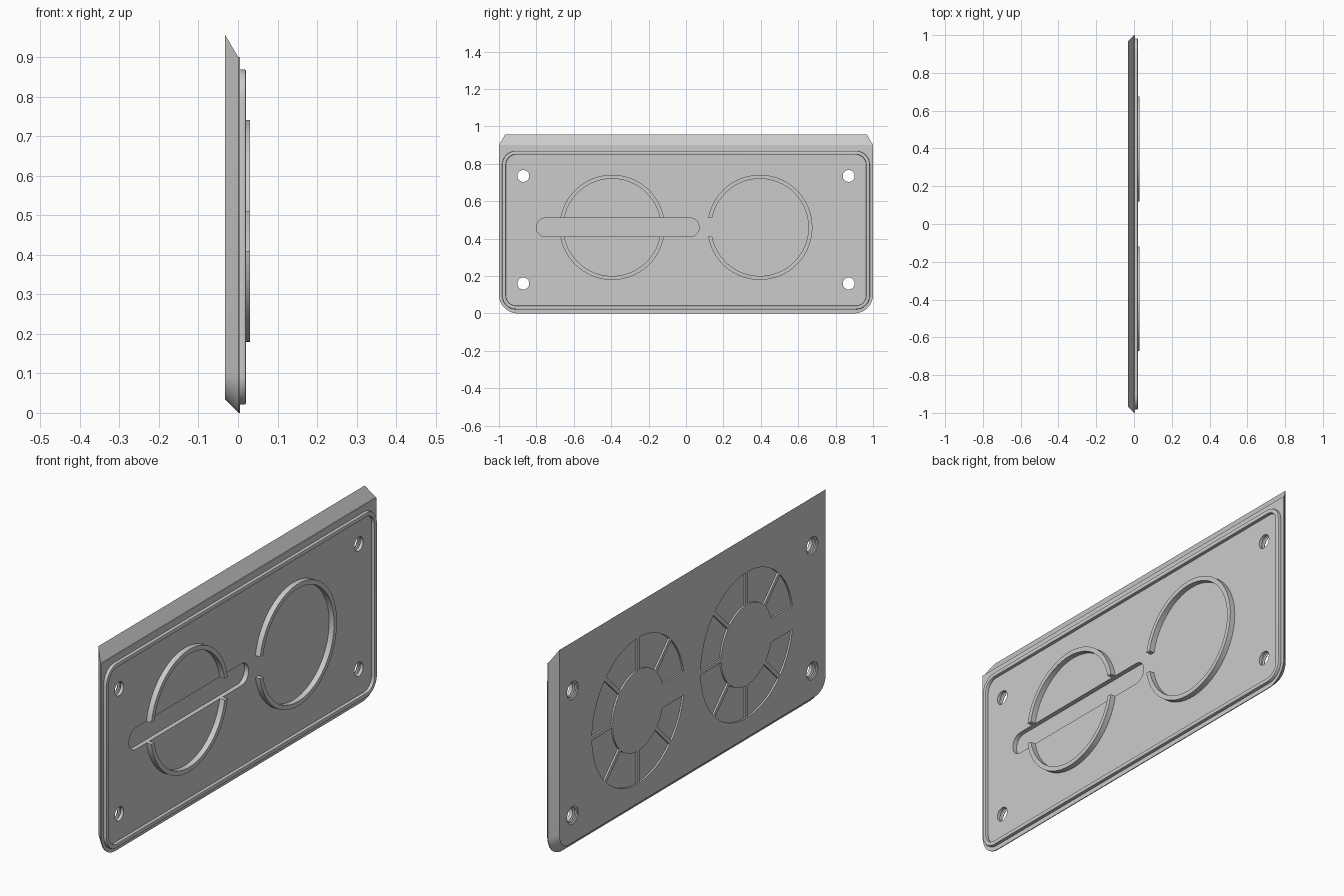
import bpy, bmesh
from math import sin, cos, asin, pi, radians

cube = bpy.data.objects.get("Cube")
if cube:
    bpy.data.objects.remove(cube, do_unlink=True)

grey = bpy.data.materials.new("plain_grey")
grey.use_nodes = True
colour = (0.6, 0.6, 0.6, 1)
grey.diffuse_color = colour
grey.node_tree.nodes["Principled BSDF"].inputs["Base Color"].default_value = colour


def loft(name, sections):
    """Solid through (x, outline) sections; outlines are (y, z) points."""
    bm = bmesh.new()
    rings = [[bm.verts.new((x, y, z)) for y, z in pts] for x, pts in sections]
    for a, b in zip(rings, rings[1:]):
        for i in range(len(a)):
            j = (i + 1) % len(a)
            bm.faces.new((a[i], a[j], b[j], b[i]))
    bm.faces.new(rings[0])
    bm.faces.new(rings[-1])
    bmesh.ops.recalc_face_normals(bm, faces=bm.faces)
    mesh = bpy.data.meshes.new(name)
    bm.to_mesh(mesh)
    bm.free()
    mesh.materials.append(grey)
    obj = bpy.data.objects.new(name, mesh)
    bpy.context.collection.objects.link(obj)
    return obj


def prism(name, pts, x0, x1):
    return loft(name, [(x0, pts), (x1, pts)])


def arc(cy, cz, r, a0, a1, n):
    return [(cy + r * cos(a0 + (a1 - a0) * i / n),
             cz + r * sin(a0 + (a1 - a0) * i / n)) for i in range(n + 1)]


def round_rect(hy, z0, z1, r, sharp_top=False):
    corners = [(hy - r, z1 - r, 0), (r - hy, z1 - r, 1),
               (r - hy, z0 + r, 2), (hy - r, z0 + r, 3)]
    pts = []
    for cy, cz, k in corners:
        if sharp_top and k < 2:
            pts.append((hy if k == 0 else -hy, z1))
        else:
            pts += arc(cy, cz, r, k * pi / 2, (k + 1) * pi / 2, 10)
    return pts


def sector(cy, cz, r0, r1, a0, a1, w0, w1, n):
    """Ring sector whose ends stay w0 and w1 clear of the radial lines."""
    def edge(r, flip):
        s, e = a0 + asin(w0 / r), a1 - asin(w1 / r)
        return arc(cy, cz, r, e, s, n) if flip else arc(cy, cz, r, s, e, n)
    return edge(r1, False) + edge(r0, True)


def cut(obj, cutters):
    """Subtract each cutter, bake the result and drop the cutters."""
    for c in cutters:
        c.hide_render = True
        m = obj.modifiers.new("cut", "BOOLEAN")
        m.operation, m.solver, m.object = "DIFFERENCE", "EXACT", c
    bake(obj)
    for c in cutters:
        bpy.data.objects.remove(c, do_unlink=True)


def bake(obj):
    graph = bpy.context.evaluated_depsgraph_get()
    mesh = bpy.data.meshes.new_from_object(obj.evaluated_get(graph))
    obj.modifiers.clear()
    obj.data = mesh


BACK, FLOOR, MID_Z, RING_Y = -0.033, 0.005, 0.46, 0.395

# Plate: slanted rim, square top corners, rounded bottom corners
rim = round_rect(1.0, 0, 0.9, 0.1, True)
plate = loft("cover_plate", [
    (BACK, round_rect(0.967, 0.035, 0.957, 0.07, True)),
    (0.001, rim), (FLOOR, rim)])

# Finger slot in the front face
slot = (arc(0.02, MID_Z, 0.05, -pi / 2, pi / 2, 14)
        + arc(-0.75, MID_Z, 0.05, pi / 2, 3 * pi / 2, 14))
cutters = [prism("slot_cutter", slot, -0.016, 0.05)]

# Ridged screw holes
ridges = [(-0.05, 0.041), (-0.03, 0.041), (-0.026, 0.033), (-0.022, 0.041),
          (-0.018, 0.033), (-0.014, 0.041), (-0.01, 0.032), (0.05, 0.032)]
for y in (-0.87, 0.87):
    for z in (0.16, 0.735):
        cutters.append(loft("hole_cutter", [
            (x, arc(y, z, r, 0, 2 * pi, 28)[:-1]) for x, r in ridges]))

# Shallow spoked pockets in the back, with a wide bar on one side
for cy in (-RING_Y, RING_Y):
    for k in range(8):
        w0 = 0.055 if k == 4 else 0.009
        w1 = 0.055 if k == 3 else 0.009
        pts = sector(cy, MID_Z, 0.185, 0.335, radians(45 * k),
                     radians(45 * k + 45), w0, w1, 8)
        cutters.append(prism("pocket_cutter", pts, -0.05, BACK + 0.008))
cut(plate, cutters)

# Sealing lip around the front face
lip = prism("sealing_lip", round_rect(0.983, 0.021, 0.869, 0.075), 0, 0.02)
inner = prism("lip_cutter", round_rect(0.963, 0.041, 0.849, 0.055), -0.05, 0.05)
cut(lip, [inner])
bevel = lip.modifiers.new("soft_edge", "BEVEL")
bevel.width, bevel.segments, bevel.limit_method = 0.004, 2, "ANGLE"
bevel.angle_limit = radians(50)
bake(lip)

# Raised rings: a split one across the slot and an open one beside it
parts = [plate, lip]
for name, cy, a0, a1 in (("split_ring_upper", -RING_Y, 0, pi),
                         ("split_ring_lower", -RING_Y, pi, 2 * pi),
                         ("open_ring", RING_Y, -pi, pi)):
    pts = sector(cy, MID_Z, 0.26, 0.281, a0, a1, 0.05, 0.05, 48)
    parts.append(prism(name, pts, 0, 0.03))

# Smooth curved walls, crisp edges
bpy.ops.object.select_all(action="DESELECT")
for obj in parts:
    obj.select_set(True)
    bpy.context.view_layer.objects.active = obj
bpy.ops.object.shade_smooth_by_angle(angle=radians(25))
